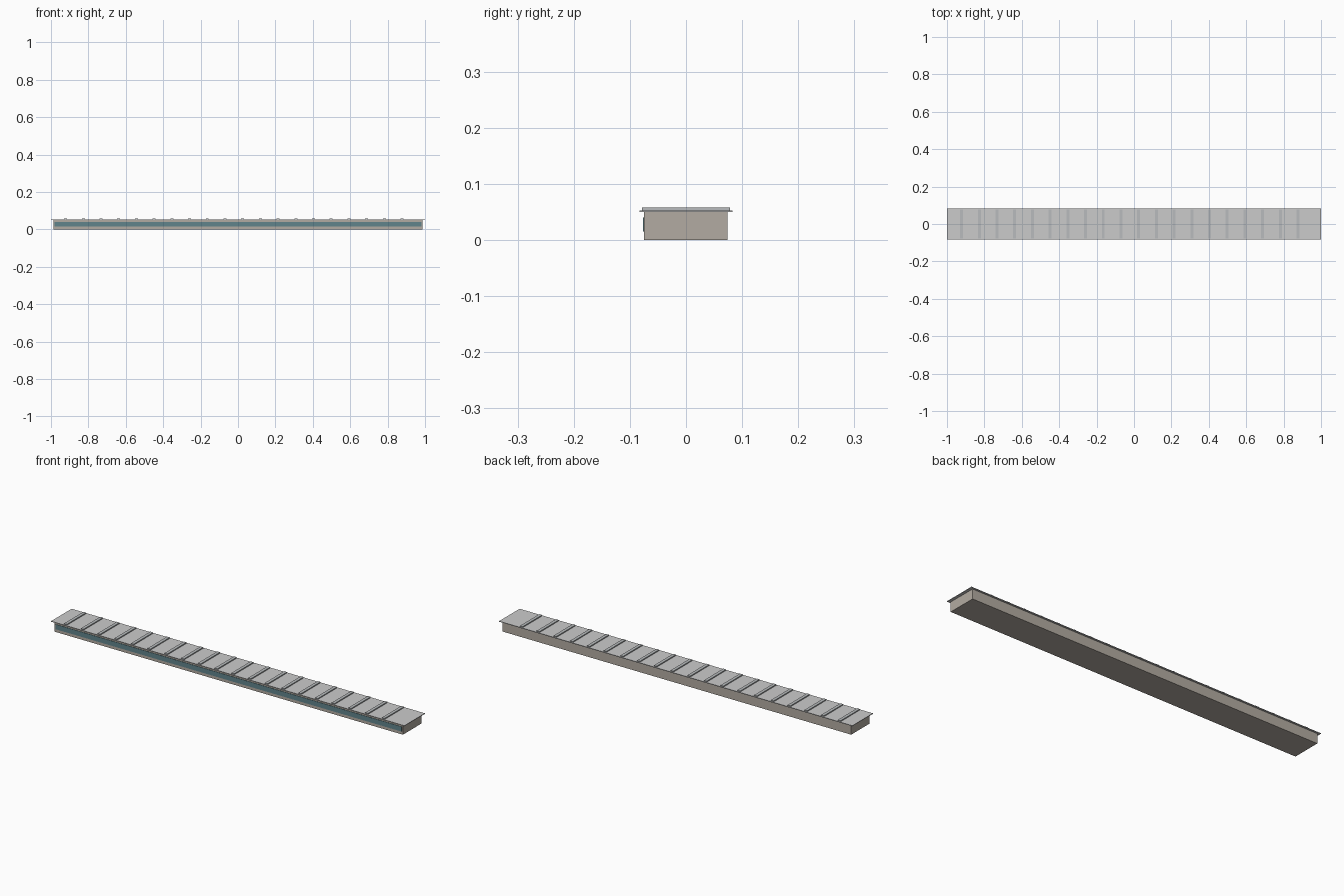
import bpy

if "Cube" in bpy.data.objects:
    bpy.data.objects.remove(bpy.data.objects["Cube"])


def material(name, rgb):
    m = bpy.data.materials.new(name)
    m.diffuse_color = (*rgb, 1)
    m.use_nodes = True
    m.node_tree.nodes["Principled BSDF"].inputs["Base Color"].default_value = m.diffuse_color
    return m


def box(name, lo, hi, mat):
    bpy.ops.mesh.primitive_cube_add(size=1, location=[(a + b) / 2 for a, b in zip(lo, hi)])
    o = bpy.context.object
    o.name = name
    o.scale = [b - a for a, b in zip(lo, hi)]
    bpy.ops.object.transform_apply(location=False, rotation=False, scale=True)
    o.data.materials.append(mat)
    return o


wall = material("wall", (0.45, 0.41, 0.36))
glass = material("glass", (0.12, 0.23, 0.26))
sheet = material("roof_sheet", (0.56, 0.56, 0.54))
trim = material("rib_metal", (0.48, 0.50, 0.51))

# Long low body
box("body", (-0.987, -0.075, 0), (0.986, 0.074, 0.051), wall)

# Continuous window strip standing just proud of the front wall
box("window_strip", (-0.98, -0.077, 0.015), (0.98, -0.074, 0.04), glass)

# Thin overhanging roof
box("roof", (-1, -0.083, 0.050), (1, 0.083, 0.053), sheet)

# Evenly spaced cross ribs on the roof
for i in range(20):
    x = -0.922 + i * 0.0947
    box(f"roof_rib_{i + 1}", (x - 0.008, -0.078, 0.052), (x + 0.008, 0.078, 0.058), trim)
